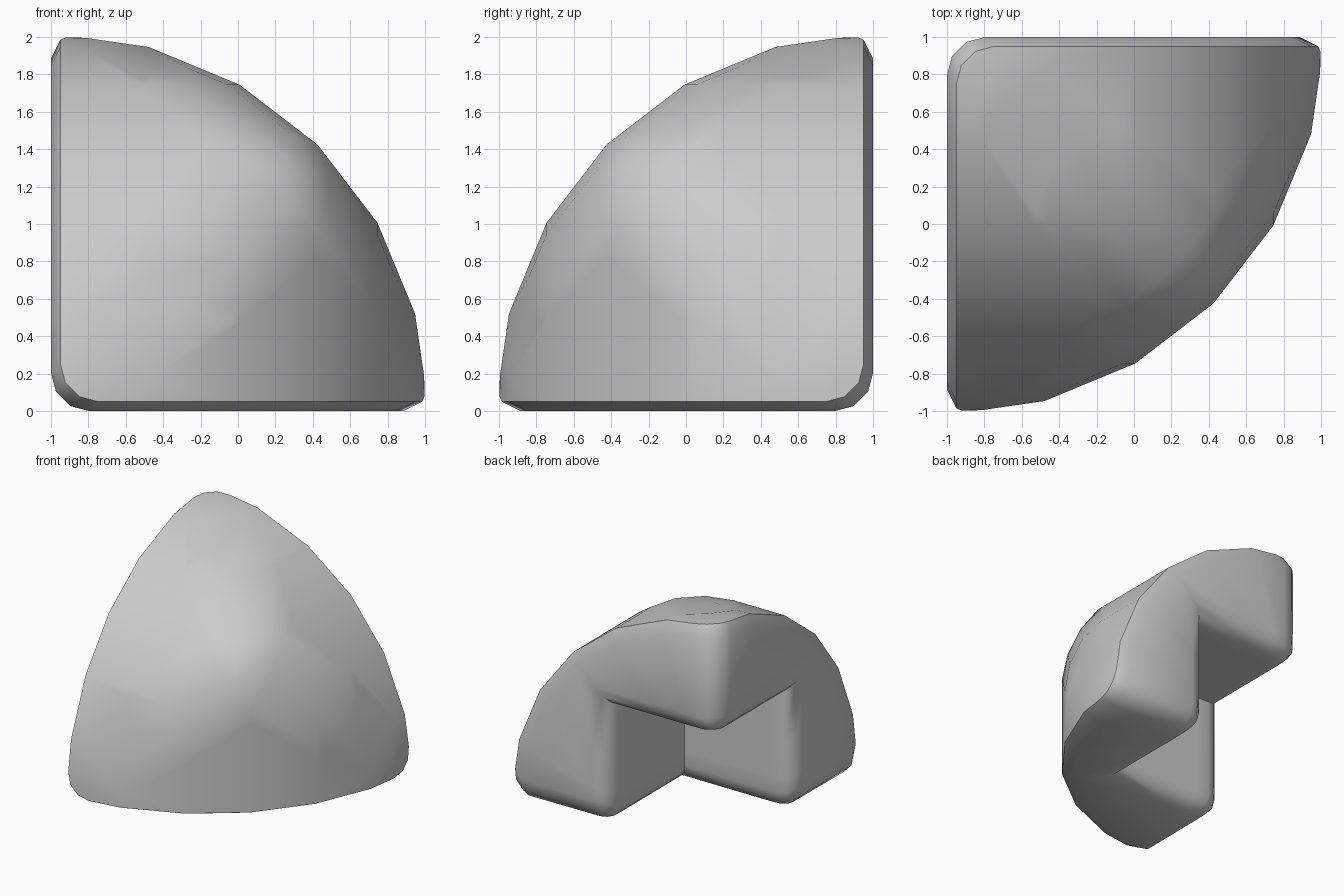
import bpy, bmesh, math
from mathutils import Vector

if "Cube" in bpy.data.objects:
    bpy.data.objects.remove(bpy.data.objects["Cube"])

R, RIM, LIP = 2.015, 1.91, 0.05      # dome radius, back-face rim radius, rim chamfer
NOTCH = 1.05                         # side of the cube-shaped notch
STEPS = [math.tan(math.radians(15 * k)) for k in range(4)]

bm = bmesh.new()


def turn(p, axis):
    # cycle the coordinates so one patch serves all three legs
    return Vector([p[(i - axis) % 3] for i in range(3)])


def inner(s, t):
    return Vector((1, s, t)) * NOTCH


def rim(s, t):
    return Vector((1, s, t)).normalized() * RIM


def dome(s, t):
    # three crossing cylinders
    k = R / math.hypot(1, max(s, t))
    return Vector([max(c, LIP) for c in (k, k * s, k * t)])


def face(points, axis):
    bm.faces.new([bm.verts.new(turn(p, axis)) for p in points])


# Shell between a cube-shaped notch and the domed outside
for axis in range(3):
    for a, b in zip(STEPS, STEPS[1:]):
        for c, d in zip(STEPS, STEPS[1:]):
            face([inner(a, c), inner(b, c), inner(b, d), inner(a, d)], axis)
            p, q, r, s = dome(a, c), dome(b, c), dome(b, d), dome(a, d)
            if a == c:                       # split along the ridge
                face([p, q, r], axis)
                face([p, r, s], axis)
            else:
                face([p, q, r, s], axis)
        # flat walls and their chamfered rim
        for lo, hi in ((inner, rim), (rim, dome)):
            face([lo(a, 0), lo(b, 0), hi(b, 0), hi(a, 0)], axis)
            face([lo(0, a), lo(0, b), hi(0, b), hi(0, a)], axis)
bmesh.ops.remove_doubles(bm, verts=bm.verts, dist=1e-4)
bmesh.ops.recalc_face_normals(bm, faces=bm.faces)


# Rounding: leg edges, mouth of the notch, and the broad dome ridges
def rounding(e):
    p, q = (v.co for v in e.verts)
    low = [i for i in range(3) if max(p[i], q[i]) < LIP + 1e-3]
    if len(low) == 2:
        return 0.5
    if all(abs(max(c) - NOTCH) < 1e-3 for c in (p, q)):
        return 0.375 if len(low) == 1 else 0.0
    for i in range(3):
        j, k = (i + 1) % 3, (i + 2) % 3
        if all(abs(c[j] - c[k]) < 1e-3 and c[j] > 0.3 and c[i] > c[j] - 1e-3
               for c in (p, q)):
            return 0.88
    return 0.0


weight = bm.edges.layers.float.new("bevel_weight_edge")
for e in bm.edges:
    e[weight] = rounding(e)

# Put the dome centre at the back left bottom corner
for v in bm.verts:
    u, w, z = v.co
    v.co = (u - 1, 1 - w, z)
bmesh.ops.recalc_face_normals(bm, faces=bm.faces)

mesh = bpy.data.meshes.new("notched_dome_corner")
bm.to_mesh(mesh)
bm.free()
obj = bpy.data.objects.new("notched_dome_corner", mesh)
bpy.context.collection.objects.link(obj)
bpy.context.view_layer.objects.active = obj
obj.select_set(True)

bev = obj.modifiers.new("rounded_edges", 'BEVEL')
bev.limit_method = 'WEIGHT'
bev.width = 0.4
bev.segments = 3
bev.use_clamp_overlap = False
bpy.ops.object.convert(target='MESH')
bpy.ops.object.shade_smooth_by_angle(angle=math.radians(40))
